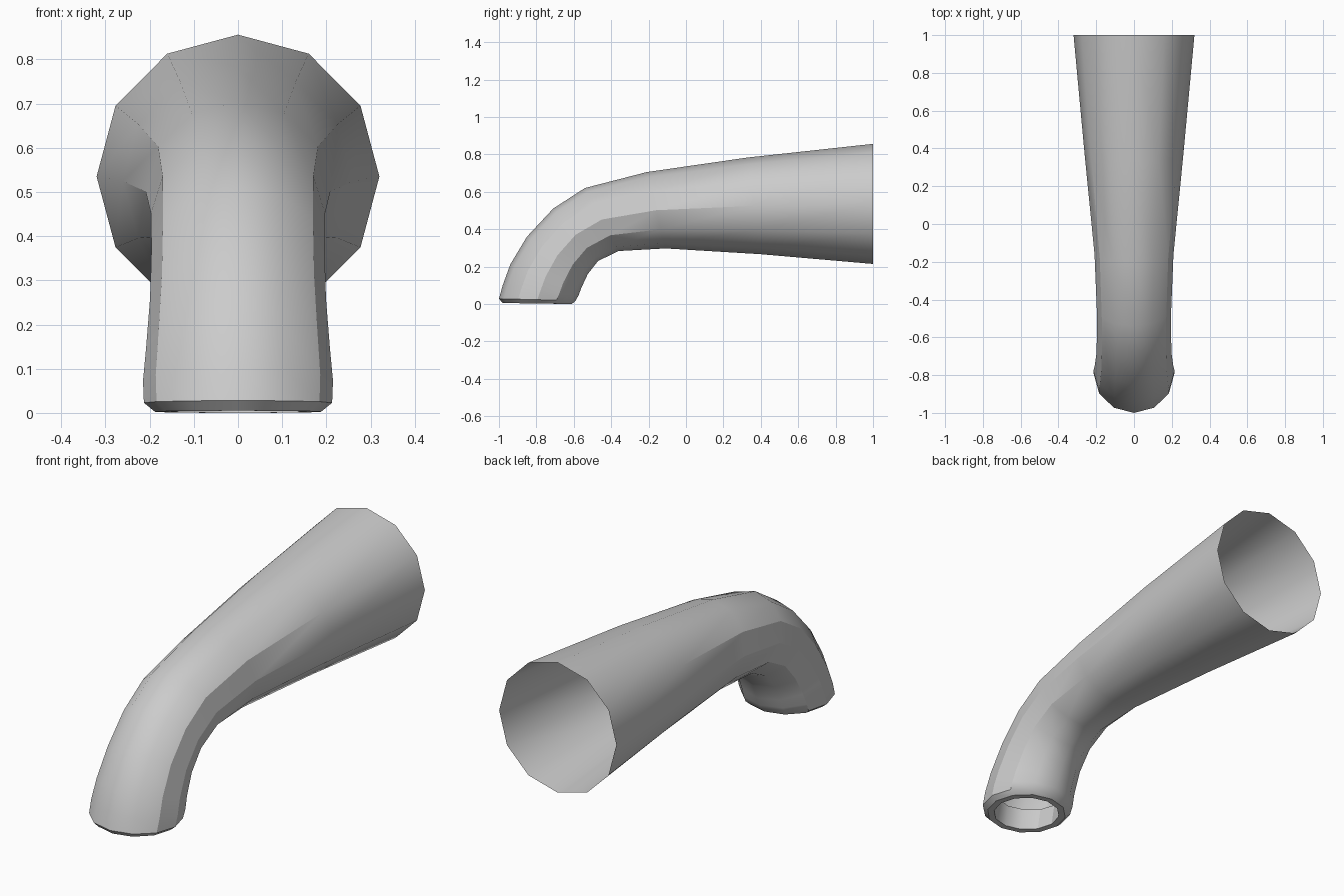
import bpy, bmesh, math
from mathutils import Vector

if "Cube" in bpy.data.objects:
    bpy.data.objects.remove(bpy.data.objects["Cube"])

SIDES = 12

# one light grey material
grey = bpy.data.materials.new("light_grey")
grey.diffuse_color = (0.6, 0.6, 0.6, 1)
grey.use_nodes = True
grey.node_tree.nodes["Principled BSDF"].inputs["Base Color"].default_value = grey.diffuse_color

# rings along the spout: upper edge (y, z), lower edge (y, z), half width
RINGS = [
    ((1.00, 0.856), (1.00, 0.214), 0.320),
    ((0.33, 0.783), (0.40, 0.266), 0.261),
    ((-0.21, 0.705), (-0.11, 0.297), 0.209),
    ((-0.54, 0.62), (-0.36, 0.283), 0.197),
    ((-0.71, 0.51), (-0.47, 0.230), 0.196),
    ((-0.85, 0.36), (-0.525, 0.16), 0.199),
    ((-0.94, 0.21), (-0.56, 0.085), 0.208),
    ((-0.98, 0.10), (-0.575, 0.045), 0.215),
    ((-1.00, 0.028), (-0.59, 0.018), 0.213),
    # rounded lip, then the short inner wall of the outlet
    ((-0.98, 0.005), (-0.61, 0.0), 0.188),
    ((-0.95, 0.005), (-0.64, 0.0), 0.156),
    ((-0.93, 0.105), (-0.62, 0.09), 0.156),
]


def add_ring(bm, upper, lower, half_width):
    a, b = Vector((0, *upper)), Vector((0, *lower))
    mid, arm = (a + b) / 2, (a - b) / 2
    verts = []
    for i in range(SIDES):
        t = 2 * math.pi * i / SIDES
        verts.append(bm.verts.new(mid + arm * math.cos(t)
                                  + Vector((half_width * math.sin(t), 0, 0))))
    return verts


# spout body: open tube skinned through the rings
bm = bmesh.new()
loops = [add_ring(bm, *r) for r in RINGS]
for p, q in zip(loops, loops[1:]):
    for i in range(SIDES):
        j = (i + 1) % SIDES
        bm.faces.new((p[i], q[i], q[j], p[j]))
bm.normal_update()
if max(bm.faces, key=lambda f: f.calc_center_median().z).normal.z < 0:
    bmesh.ops.reverse_faces(bm, faces=bm.faces[:])
mesh = bpy.data.meshes.new("spout")
bm.to_mesh(mesh)
bm.free()
mesh.materials.append(grey)
spout = bpy.data.objects.new("spout", mesh)
bpy.context.collection.objects.link(spout)

# smooth walls, crisp lip
bpy.context.view_layer.objects.active = spout
spout.select_set(True)
bpy.ops.object.shade_smooth_by_angle(angle=math.radians(30))
